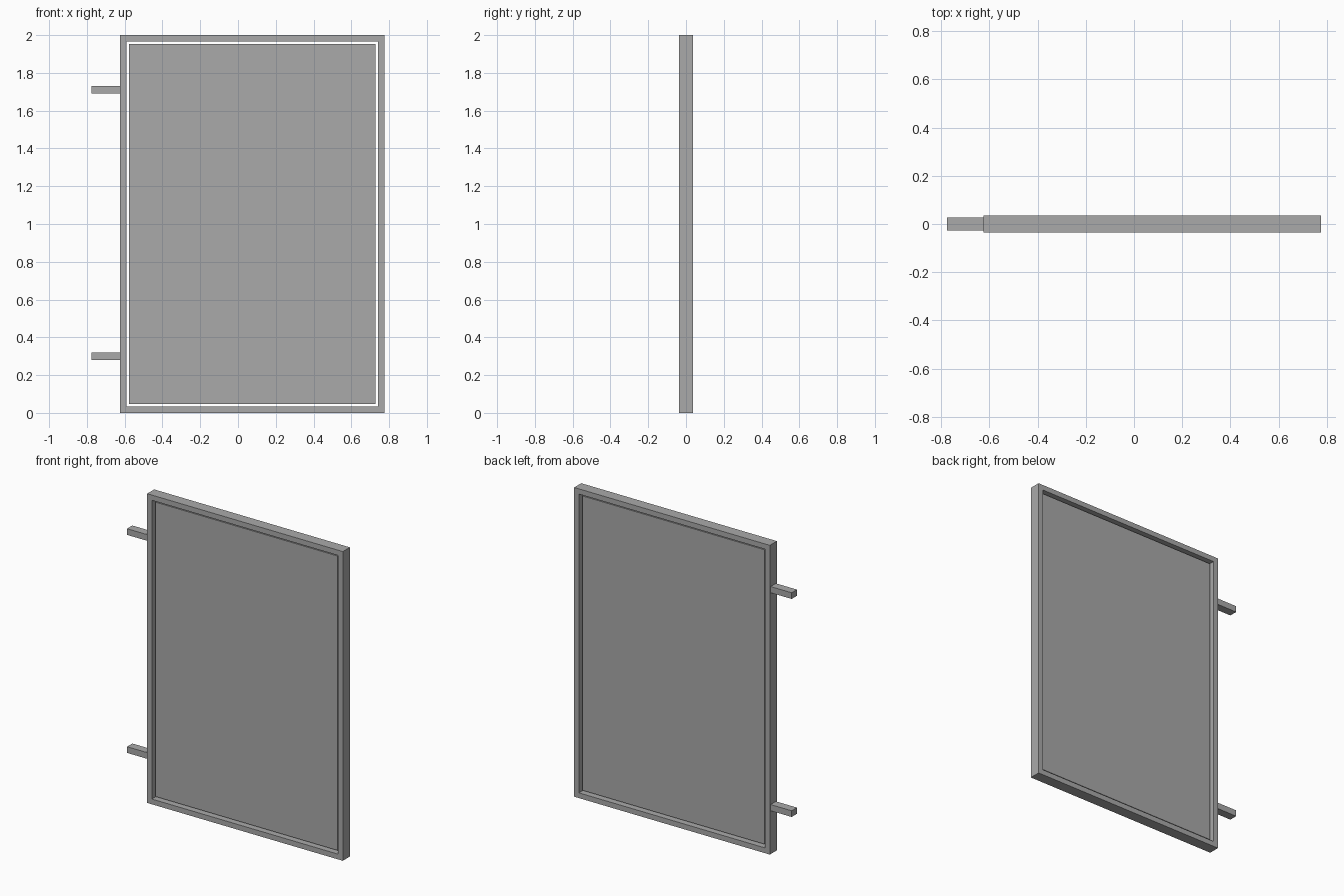
import bpy
import bmesh
from mathutils import Matrix, Vector

default = bpy.data.objects.get("Cube")
if default:
    bpy.data.objects.remove(default, do_unlink=True)

# Main dimensions
LEFT, RIGHT, HEIGHT = -0.625, 0.775, 2.0
DEPTH = 0.072
BORDER = 0.048
PANEL_DEPTH = 0.04
ARM_DEPTH, ARM_HEIGHT = 0.054, 0.04

grey = bpy.data.materials.new("plain grey")
grey.use_nodes = True
colour = (0.4, 0.4, 0.4, 1.0)
grey.diffuse_color = colour
grey.node_tree.nodes["Principled BSDF"].inputs["Base Color"].default_value = colour


def box_mesh(low, high):
    """Box between two opposite corners."""
    low, high = Vector(low), Vector(high)
    bm = bmesh.new()
    place = Matrix.Translation((low + high) / 2) @ Matrix.Diagonal((high - low).to_4d())
    bmesh.ops.create_cube(bm, size=1, matrix=place)
    return bm


def add_object(name, bm):
    bmesh.ops.recalc_face_normals(bm, faces=bm.faces)
    mesh = bpy.data.meshes.new(name)
    bm.to_mesh(mesh)
    bm.free()
    mesh.materials.append(grey)
    obj = bpy.data.objects.new(name, mesh)
    bpy.context.collection.objects.link(obj)


# Outer frame: a box with an opening cut through from front to back
bm = box_mesh((LEFT, -DEPTH / 2, 0), (RIGHT, DEPTH / 2, HEIGHT))
bm.normal_update()
sides = [f for f in bm.faces if abs(f.normal.y) > 0.9]
bmesh.ops.inset_individual(bm, faces=sides, thickness=BORDER)
rims = [e for f in sides for e in f.edges]
bmesh.ops.delete(bm, geom=sides, context="FACES_ONLY")
bmesh.ops.bridge_loops(bm, edges=rims)
add_object("frame", bm)

# Recessed panel filling the opening
add_object("panel", box_mesh(
    (LEFT + BORDER, -PANEL_DEPTH / 2, BORDER),
    (RIGHT - BORDER, PANEL_DEPTH / 2, HEIGHT - BORDER)))

# Two mounting arms on the right side
for name, z in (("lower_arm", 0.3), ("upper_arm", 1.71)):
    add_object(name, box_mesh(
        (-RIGHT, -ARM_DEPTH / 2, z - ARM_HEIGHT / 2),
        (LEFT, ARM_DEPTH / 2, z + ARM_HEIGHT / 2)))
